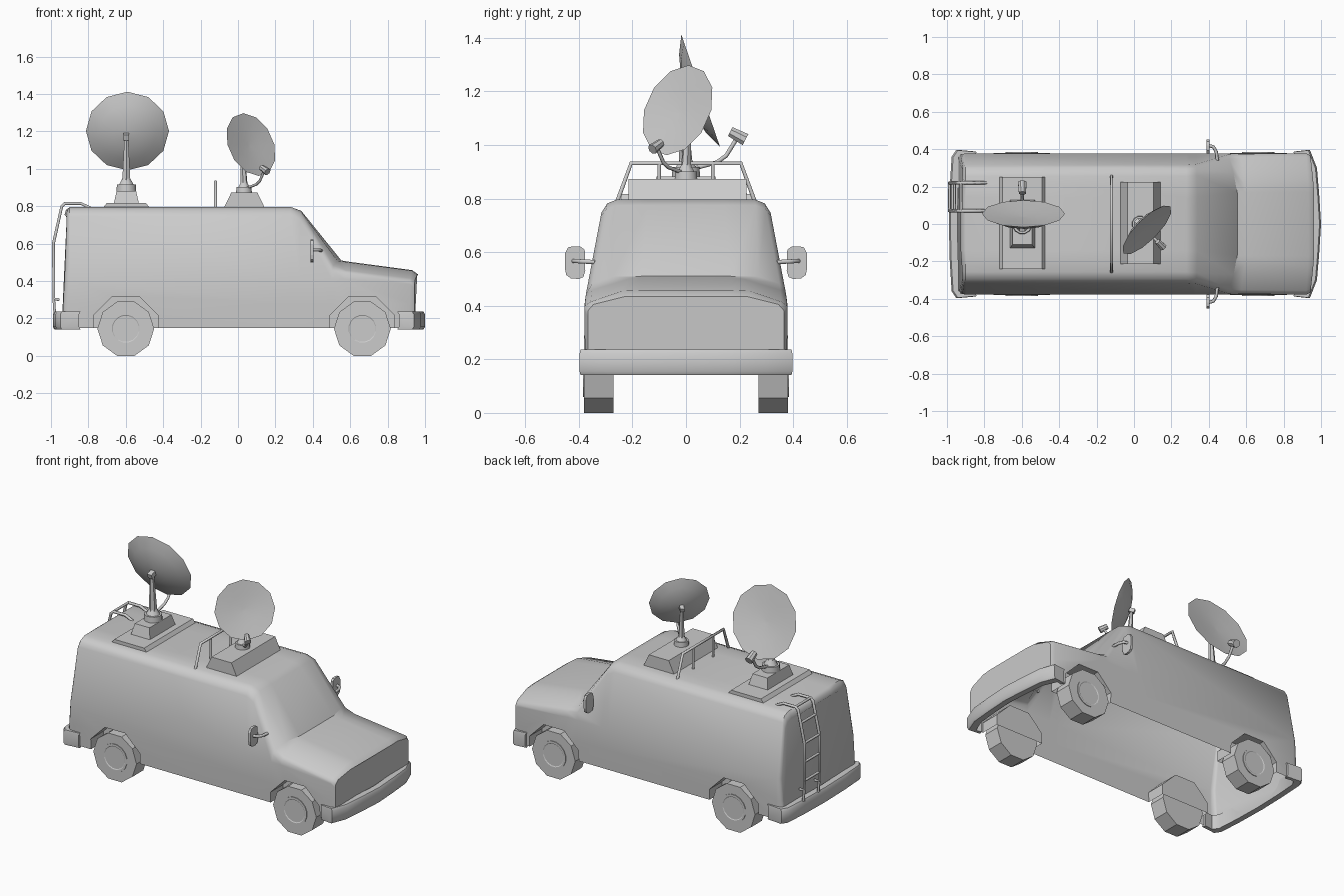
import bpy, bmesh
from math import sin, cos, pi, radians
from mathutils import Vector

if "Cube" in bpy.data.objects:
    bpy.data.objects.remove(bpy.data.objects["Cube"])


def finish(name, bm, smooth=0):
    bmesh.ops.recalc_face_normals(bm, faces=bm.faces)
    me = bpy.data.meshes.new(name)
    bm.to_mesh(me)
    bm.free()
    ob = bpy.data.objects.new(name, me)
    bpy.context.collection.objects.link(ob)
    if smooth:
        smooth_by_angle(ob, smooth)
    return ob


def smooth_by_angle(ob, angle):
    bpy.ops.object.select_all(action='DESELECT')
    bpy.context.view_layer.objects.active = ob
    ob.select_set(True)
    bpy.ops.object.shade_smooth_by_angle(angle=radians(angle))


def loft(name, rings, smooth=0):
    bm = bmesh.new()
    vs = [[bm.verts.new(p) for p in r] for r in rings]
    n = len(vs[0])
    for a, b in zip(vs, vs[1:]):
        for i in range(n):
            j = (i + 1) % n
            bm.faces.new((a[i], a[j], b[j], b[i]))
    bm.faces.new(vs[0])
    bm.faces.new(vs[-1])
    return finish(name, bm, smooth)


def frustum(name, c, z0, z1, bottom, top):
    sq = [(-1, -1), (1, -1), (1, 1), (-1, 1)]
    return loft(name, [[(c[0] + a * h[0], c[1] + b * h[1], z) for a, b in sq]
                       for z, h in ((z0, bottom), (z1, top))])


def rod(name, a, b, r0, r1, sides=8):
    a, b = Vector(a), Vector(b)
    q = (b - a).to_track_quat('Z', 'Y').to_matrix()
    return loft(name, [[p + q @ Vector((r * cos(t), r * sin(t), 0))
                        for t in [2 * pi * (i + .5) / sides for i in range(sides)]]
                       for p, r in ((a, r0), (b, r1))], 40)


def tube(name, pts, r):
    cu = bpy.data.curves.new(name, 'CURVE')
    cu.dimensions = '3D'
    cu.bevel_depth, cu.bevel_resolution, cu.use_fill_caps = r, 1, True
    sp = cu.splines.new('POLY')
    sp.points.add(len(pts) - 1)
    for p, co in zip(sp.points, pts):
        p.co = (*co, 1)
    ob = bpy.data.objects.new(name, cu)
    bpy.context.collection.objects.link(ob)
    return ob


# Van body: cross-sections lofted along x
def half_width(z):
    return .378 - max(0, z - .42) * .19


def section(x, top, inset, drop, bow, scale, lean):
    low, sh = min(.41, top - .075), top - .05 - drop * .3
    w = half_width(sh)
    half = [(.374, .15), (.378, .28), (half_width(low), low), (w, sh),
            (w - .022, top - .015 - drop), (w - inset, top - drop * .1), (w * .45, top)]
    full = half + [(-y, z) for y, z in reversed(half)]
    return [(x - bow * (y / .38) ** 2 + lean * (z - .15), y * scale, z) for y, z in full]


stations = [(-.967, .755, .06, 0, -.025, .95, .06), (-.955, .78, .06, 0, -.025, .985, .05),
            (-.90, .795, .06, 0, 0, 1, 0), (.28, .797, .06, 0, 0, 1, 0),
            (.34, .775, .06, 0, .01, 1, 0), (.565, .51, .10, .012, .065, 1, 0),
            (.60, .503, .16, .03, .03, 1, 0), (.935, .458, .14, .028, .015, 1, 0),
            (.968, .435, .14, .015, .025, .97, 0)]
body = loft('van_body', [section(*s) for s in stations])

# Wheels and wheel wells
WX, WZ = (-.6, .665), .145


def circle(x, y, r, n):
    return [(x + r * cos(2 * pi * (i + .5) / n + pi / 2), y,
             WZ + r * sin(2 * pi * (i + .5) / n + pi / 2)) for i in range(n)]


for wx in WX:
    for s in (-1, 1):
        cut = loft('wheel_well_cutter', [circle(wx, s * .25, .187, 8), circle(wx, s * .45, .187, 8)])
        cut.hide_render = True
        cut.hide_viewport = True
        m = body.modifiers.new('well', 'BOOLEAN')
        m.operation, m.solver, m.object = 'DIFFERENCE', 'EXACT', cut
        loft('wheel', [circle(wx, s * y, r, 10) for y, r in
                       ((.27, .09), (.27, .152), (.38, .152))]).name = 'tyre'
        loft('wheel_rim', [circle(wx, s * y, r, 16) for y, r in
                           ((.37, .088), (.384, .088), (.384, .075), (.381, .07))])
dg = bpy.context.evaluated_depsgraph_get()
mesh = bpy.data.meshes.new_from_object(body.evaluated_get(dg))
body.modifiers.clear()
body.data = mesh

# The shell is open underneath
bm = bmesh.new()
bm.from_mesh(mesh)
floor = [f for f in bm.faces if all(v.co.z < .152 for v in f.verts)]
bmesh.ops.delete(bm, geom=floor, context='FACES')
bm.to_mesh(mesh)
bm.free()
smooth_by_angle(body, 40)

# Bumpers: bands that wrap the body ends
for name, d, half in (('front_bumper', 1, [(.86, .388), (.94, .397), (.978, .3), (.99, .16), (1, 0)]),
                      ('rear_bumper', -1, [(.85, .388), (.95, .397), (.975, .36), (.985, .2), (.99, 0)])):
    outer = half + [(x, -y) for x, y in reversed(half[:-1])]
    inner = [(x - (.045 if i not in (0, len(outer) - 1) else 0), y * .93)
             for i, (x, y) in enumerate(outer)]
    rings = [[(d * (x - e), y * (1 - e), z) for x, y in outer] +
             [(d * x, y, z) for x, y in reversed(inner)]
             for z, e in ((.142, .008), (.155, 0), (.222, 0), (.236, .008))]
    loft(name, rings, 35)

# Side mirrors
for s in (-1, 1):
    rim = [(.376, .53), (.383, .507), (.4, .5), (.43, .502), (.447, .515), (.452, .54),
           (.452, .595), (.44, .618), (.42, .622), (.392, .62), (.378, .608)]
    loft('side_mirror', [[(x, s * y, z) for y, z in rim] for x in (.388, .403)])
    tube('mirror_arm', [(.445, s * .34, .563), (.44, s * .385, .565), (.425, s * .412, .567),
                        (.398, s * .42, .567)], .009)

# Rear ladder
for y in (.07, .22):
    tube('ladder_rail', [(-.955, y, .3), (-.985, y, .305), (-.987, y, .6), (-.942, y, .8),
                         (-.925, y, .815), (-.84, y, .815), (-.79, y, .79)], .009)
    tube('ladder_foot', [(-.985, y, .305), (-.98, y, .23)], .008)
for x, z in ((-.985, .36), (-.986, .48), (-.986, .6), (-.96, .72), (-.925, .815)):
    tube('ladder_rung', [(x, .07, z), (x, .22, z)], .008)

# Roof bar
tube('roof_bar', [(-.12, -.26, .78), (-.12, -.205, .931), (-.12, .205, .931), (-.12, .26, .78)], .009)
for y in (-.1, .1):
    tube('roof_bar_post', [(-.12, y, .78), (-.12, y, .931)], .008)

# Roof plinths
frustum('rear_plinth', (-.597, .005), .785, .817, (.13, .245), (.105, .245))
frustum('rear_mount_box', (-.597, 0), .81, .882, (.068, .13), (.052, .11))
frustum('front_plinth', (.034, .005), .785, .873, (.112, .22), (.07, .22))


# Satellite antenna, aimed along a heading and tilted up
def antenna(prefix, base, yaw, s, tilt=radians(19)):
    fwd, up, base = Vector((cos(yaw), sin(yaw), 0)), Vector((0, 0, 1)), Vector(base)

    def at(f, z):
        return base + s * (fwd * f + up * z)
    n = fwd * cos(tilt) + up * sin(tilt)
    u = up * cos(tilt) - fwd * sin(tilt)
    v = n.cross(u)
    c = at(.055, .322) + Vector((.006, 0, 0))
    rings = []
    for r, depth in ((.06, .058), (.35, .052), (.7, .032), (1, 0), (.5, .012), (.06, .018)):
        rings.append([c - n * depth * s + .222 * s * r * (u * cos(k * pi / 6) + v * sin(k * pi / 6))
                      for k in range(12)])
    loft(prefix + '_dish', rings, 20)
    rod(prefix + '_turntable', at(0, -.005), at(0, .037), .055 * s, .052 * s, 12)
    rod(prefix + '_collar', at(0, .03), at(0, .07), .045 * s, .022 * s, 8)
    rod(prefix + '_post', at(0, .035), at(-.012, .29), .026 * s, .012 * s, 6)
    rod(prefix + '_dish_bracket', at(-.035, .285), at(.003, .298), .022 * s, .022 * s, 4)
    tube(prefix + '_feed_arm', [at(.02, .03), at(.115, .055), at(.15, .08), at(.19, .145)], .009 * s)
    rod(prefix + '_feed_horn', at(.222, .14), at(.165, .17), .025 * s, .02 * s, 8)


antenna('rear', (-.597, 0, .88), pi / 2, 1)
antenna('front', (.032, 0, .872), -pi / 4, .8)
